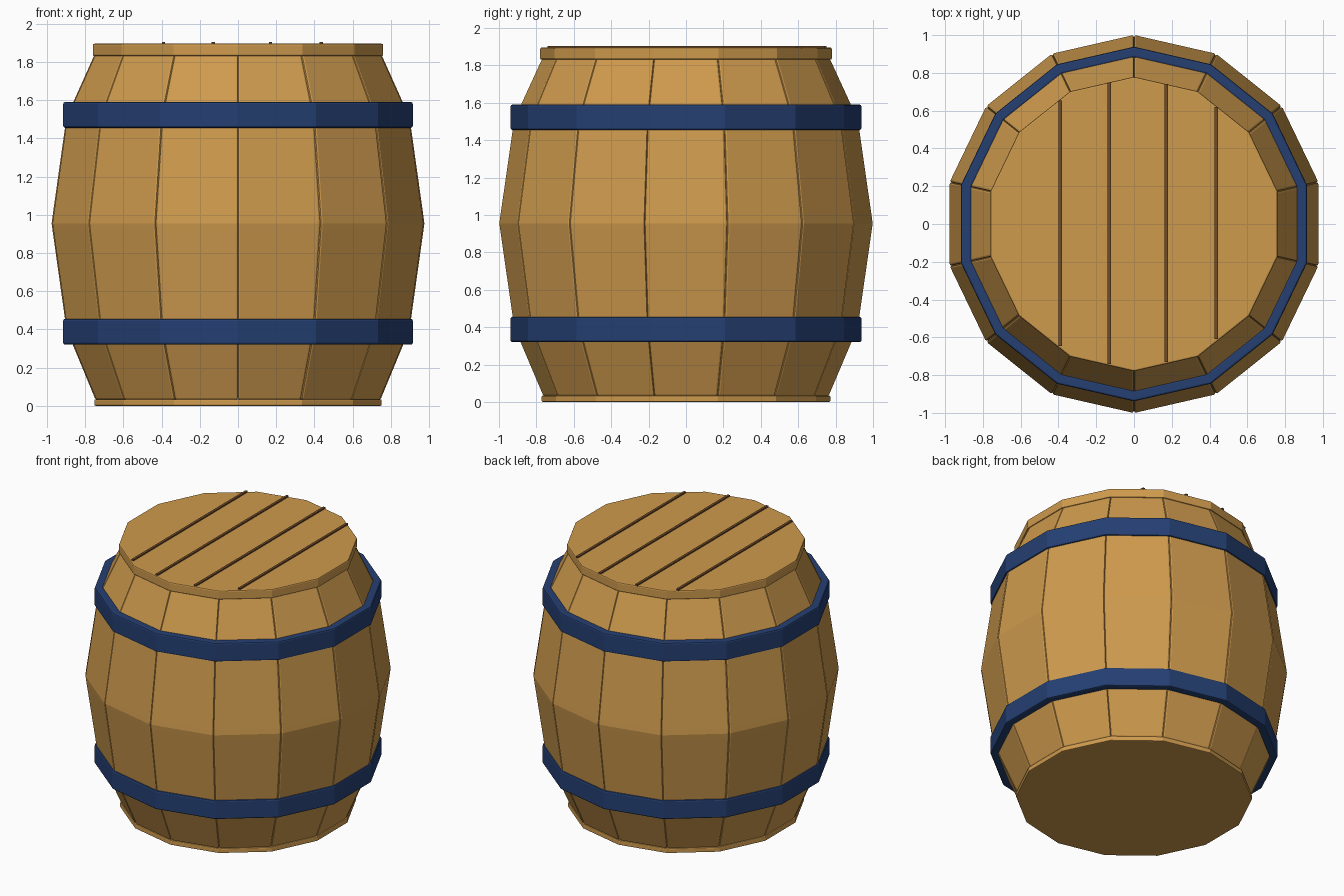
import bpy
import math
from math import cos, sin, tan, pi

if "Cube" in bpy.data.objects:
    bpy.data.objects.remove(bpy.data.objects["Cube"], do_unlink=True)

SIDES = 14
STEP = 2 * pi / SIDES


def material(name, rgb):
    m = bpy.data.materials.new(name)
    m.use_nodes = True
    m.diffuse_color = (*rgb, 1)
    m.node_tree.nodes["Principled BSDF"].inputs["Base Color"].default_value = (*rgb, 1)
    return m


wood = material("warm_wood", (0.62, 0.325, 0.075))
blue = material("navy_blue", (0.018, 0.05, 0.17))
dark = material("dark_wood", (0.16, 0.07, 0.022))


def add(name, verts, faces, mat, bevel=0.0, segments=2):
    mesh = bpy.data.meshes.new(name)
    mesh.from_pydata(verts, [], faces)
    mesh.materials.append(mat)
    ob = bpy.data.objects.new(name, mesh)
    bpy.context.collection.objects.link(ob)
    if bevel:
        mod = ob.modifiers.new("soft_edges", "BEVEL")
        mod.width = bevel
        mod.segments = segments
        mod.limit_method = "ANGLE"
        mod.angle_limit = math.radians(30)
    return ob


def polygon(apothem, z):
    r = apothem / cos(STEP / 2)
    return [(r * cos((k + 0.5) * STEP), r * sin((k + 0.5) * STEP), z) for k in range(SIDES)]


def disc(name, apothem, z0, z1, bevel):
    verts = polygon(apothem, z0) + polygon(apothem, z1)
    n = SIDES
    faces = [(k, (k + 1) % n, n + (k + 1) % n, n + k) for k in range(n)]
    faces += [tuple(reversed(range(n))), tuple(range(n, 2 * n))]
    return add(name, verts, faces, wood, bevel)


def hoop(name, z0, z1):
    rings = [(0.86, z0), (0.915, z0), (0.915, z1), (0.86, z1)]
    verts = [v for a, z in rings for v in polygon(a, z)]
    n = SIDES
    faces = []
    for i in range(4):
        j = (i + 1) % 4
        for k in range(n):
            m = (k + 1) % n
            faces.append((i * n + k, i * n + m, j * n + m, j * n + k))
    return add(name, verts, faces, blue, 0.01)


# Staves: one bent plank, repeated around the axis
profile = [(0.03, 0.745), (0.40, 0.898), (0.92, 0.971), (0.955, 0.9755),
           (0.99, 0.971), (1.51, 0.898), (1.84, 0.75)]
verts, faces = [], []
for z, a in profile:
    w, inner = a * tan(STEP / 2), a - 0.09
    wi = inner * tan(STEP / 2)
    verts += [(a, -w, z), (a, w, z), (inner, wi, z), (inner, -wi, z)]
for r in range(len(profile) - 1):
    for c in range(4):
        d = (c + 1) % 4
        faces.append((4 * r + c, 4 * r + d, 4 * r + 4 + d, 4 * r + 4 + c))
last = 4 * (len(profile) - 1)
faces += [(3, 2, 1, 0), tuple(range(last, last + 4))]
first = add("stave_1", verts, faces, wood, 0.012)
for k in range(1, SIDES):
    stave = first.copy()
    stave.name = f"stave_{k + 1}"
    stave.rotation_euler.z = k * STEP
    bpy.context.collection.objects.link(stave)

# Lid and base
disc("lid", 0.76, 1.83, 1.895, 0.008)
disc("base", 0.752, 0.0, 0.034, 0.006)

# Metal hoops
hoop("lower_hoop", 0.32, 0.455)
hoop("upper_hoop", 1.455, 1.59)

# Plank lines across the lid
for i, (x, half) in enumerate([(-0.39, 0.65), (-0.13, 0.745), (0.17, 0.735), (0.435, 0.615)]):
    bpy.ops.mesh.primitive_cube_add(size=1, location=(x, 0.005, 1.897))
    line = bpy.context.object
    line.name = f"lid_plank_line_{i + 1}"
    line.scale = (0.018, 2 * half, 0.014)
    line.data.materials.append(dark)
